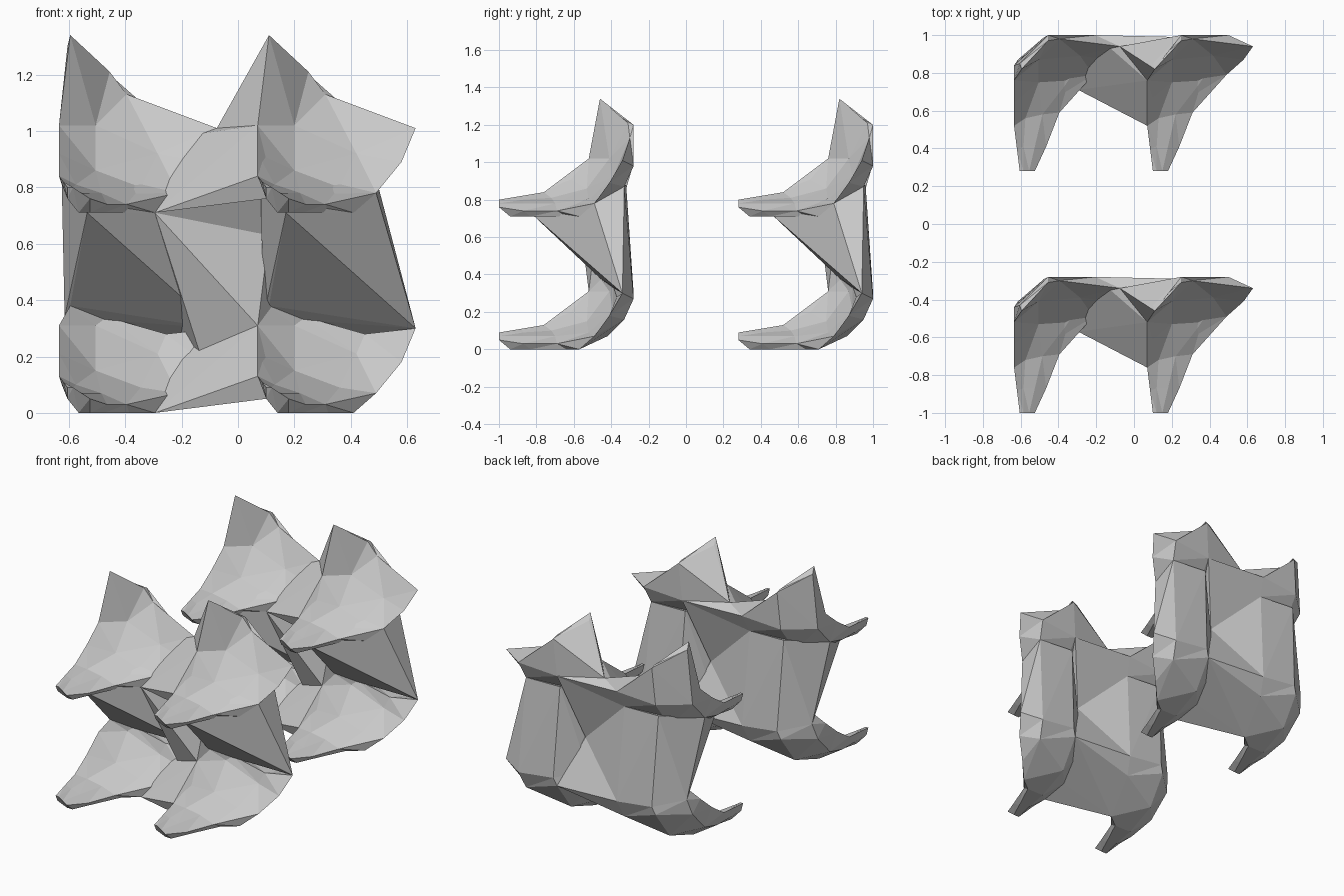
import bpy, bmesh
from mathutils import Vector

if "Cube" in bpy.data.objects:
    bpy.data.objects.remove(bpy.data.objects["Cube"])

STEP_X, STEP_Z, STEP_Y = 0.705, 0.71, 1.28

# Cross-sections of one three-pointed scale, from top edge to front claw:
# four points across the hollow side, then three back along the outside
SECTIONS = [
    [(.11, -.46, 1.34), (.25, -.31, 1.21), (.31, -.30, 1.13), (.63, -.34, 1.01),
     (.50, -.28, .98), (.25, -.28, 1.20), (.10, -.43, 1.30)],
    [(.07, -.52, 1.02), (.20, -.41, 1.02), (.42, -.39, .92), (.58, -.41, .89),
     (.48, -.33, .87), (.23, -.29, .96), (.07, -.44, .95)],
    [(.07, -.64, .92), (.20, -.53, .86), (.36, -.52, .80), (.49, -.49, .78),
     (.41, -.57, .71), (.22, -.42, .78), (.08, -.58, .81)],
    [(.07, -.76, .84), (.13, -.72, .81), (.22, -.70, .78), (.31, -.69, .74),
     (.32, -.64, .71), (.20, -.64, .71), (.10, -.74, .76)],
    [(.085, -.88, .82), (.12, -.87, .80), (.18, -.87, .78), (.24, -.87, .74),
     (.23, -.83, .71), (.17, -.81, .71), (.10, -.86, .76)],
    [(.10, -1.0, .80), (.12, -1.0, .80), (.15, -1.0, .78), (.18, -1.0, .76),
     (.18, -.94, .71), (.14, -.94, .71), (.10, -.98, .76)],
]
# Cut-down top edge of the lower scales
LOW_TOP = [(.11, -.46, 1.09), (.24, -.39, 1.05), (.45, -.37, .99), (.63, -.34, 1.01),
           (.50, -.28, .98), (.25, -.28, 1.01), (.09, -.41, 1.05)]


def pt(col, level, row, i):
    """Point i of section row on the scale at a column and level."""
    src = LOW_TOP if level == 0 and row == 0 else SECTIONS[row]
    return Vector(src[i]) + Vector(((col - 1) * STEP_X, 0, (level - 1) * STEP_Z))


def finish(bm, name):
    bmesh.ops.triangulate(bm, faces=bm.faces)
    bmesh.ops.recalc_face_normals(bm, faces=bm.faces)
    me = bpy.data.meshes.new(name)
    bm.to_mesh(me)
    bm.free()
    ob = bpy.data.objects.new(name, me)
    bpy.context.scene.collection.objects.link(ob)
    return ob


def scale(col, level):
    bm = bmesh.new()
    rings = [[bm.verts.new(pt(col, level, r, i)) for i in range(7)]
             for r in range(len(SECTIONS))]
    for a, b in zip(rings, rings[1:]):
        for i in range(7):
            j = (i + 1) % 7
            bm.faces.new((a[i], a[j], b[j], b[i]))
    # caps stitched between hollow and outer side
    for r in (rings[0], rings[-1]):
        bm.faces.new((r[0], r[1], r[5], r[6]))
        bm.faces.new((r[1], r[2], r[5]))
        bm.faces.new((r[2], r[3], r[4], r[5]))
    return finish(bm, "scale")


def web(name, *points):
    bm = bmesh.new()
    for p in points:
        bm.verts.new(p)
    res = bmesh.ops.convex_hull(bm, input=bm.verts)
    junk = {g for g in res["geom_interior"] + res["geom_unused"] if isinstance(g, bmesh.types.BMVert)}
    bmesh.ops.delete(bm, geom=list(junk), context='VERTS')
    return finish(bm, name)


parts = [scale(c, l) for c in (0, 1) for l in (0, 1)]

# Upright webs joining the upper scale to the lower one, pinched at the back
for c in (0, 1):
    pinch = pt(c, 1, 1, 5) + Vector((0, -.03, -.08))
    parts.append(web("upright_web", pinch,
                     *[pt(c, 1, r, i) for r, i in ((4, 5), (2, 4), (2, 3), (1, 4), (2, 6))],
                     *[pt(c, 0, 0, i) for i in (0, 1, 3, 4, 5, 6)]))

# Cross webs joining left and right scales
for l in (0, 1):
    parts.append(web("cross_web",
                     *[pt(0, l, r, i) for r, i in ((0, 3), (0, 4), (1, 3), (2, 3), (2, 4), (1, 4))],
                     *[pt(1, l, r, i) for r, i in ((1, 0), (2, 0), (3, 0), (3, 6), (2, 6), (1, 5))]))
parts.append(web("peak_web", pt(0, 1, 0, 3), pt(1, 1, 0, 0), pt(1, 1, 0, 5),
                 pt(1, 1, 0, 6), pt(1, 1, 1, 0), pt(1, 1, 1, 5)))

# Central webs fanning out from a pinched hub in the middle of the cluster
hub = [Vector((.11, -.48, .63)), Vector((.11, -.41, .55))]
parts.append(web("centre_web", *hub,
                 *[pt(0, 1, r, i) for r, i in ((2, 4), (2, 3), (1, 4))],
                 *[pt(0, 0, r, i) for r, i in ((0, 3), (0, 4), (1, 3))],
                 pt(1, 0, 1, 0), pt(1, 0, 0, 6)))
parts.append(web("upper_centre_web", *hub,
                 *[pt(0, 1, r, i) for r, i in ((2, 4), (1, 4))],
                 *[pt(1, 1, r, i) for r, i in ((2, 6), (1, 6), (1, 5))]))
parts.append(web("lower_centre_web", *hub,
                 *[pt(0, 0, r, i) for r, i in ((0, 3), (0, 4), (1, 3))],
                 *[pt(1, 0, r, i) for r, i in ((0, 6), (1, 0), (1, 5))]))

# Fuse the pieces into one cluster
group = bpy.data.collections.new("pieces")
for ob in parts[1:]:
    group.objects.link(ob)
mod = parts[0].modifiers.new("fuse", 'BOOLEAN')
mod.operation, mod.solver = 'UNION', 'EXACT'
mod.operand_type, mod.collection = 'COLLECTION', group
bpy.context.view_layer.update()
dg = bpy.context.evaluated_depsgraph_get()
mesh = bpy.data.meshes.new_from_object(parts[0].evaluated_get(dg))
for ob in parts:
    bpy.data.objects.remove(ob)
bpy.data.collections.remove(group)

# Front and back clusters
for name, y in (("front_scale_cluster", 0), ("back_scale_cluster", STEP_Y)):
    ob = bpy.data.objects.new(name, mesh.copy())
    ob.location.y = y
    bpy.context.scene.collection.objects.link(ob)
